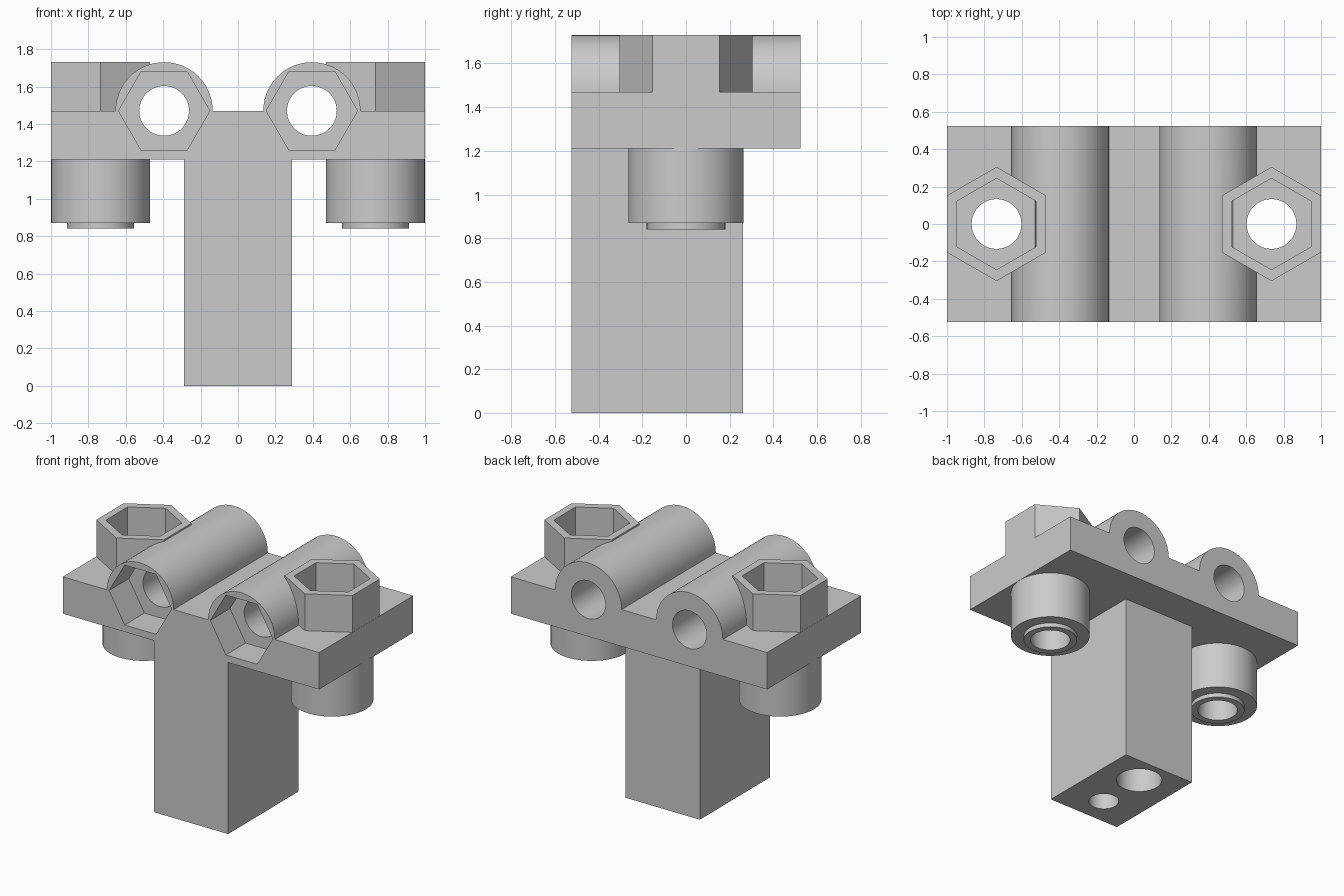
import bpy, bmesh
from math import pi, cos, sin, radians
from mathutils import Matrix, Vector

cube = bpy.data.objects.get("Cube")
if cube:
    bpy.data.objects.remove(cube, do_unlink=True)

# Main dimensions
TUBE_X, BOSS_X = 0.395, 0.735
HALF_Y = 0.525
PLATE_Z, TOP_Z = 1.21, 1.47
TUBE_R, BORE_R, NUT_R = 0.26, 0.133, 0.244

grey = bpy.data.materials.new("light grey")
grey.use_nodes = True
colour = (0.6, 0.6, 0.6, 1)
grey.diffuse_color = colour
grey.node_tree.nodes["Principled BSDF"].inputs["Base Color"].default_value = colour


def make_object(name, bm):
    bmesh.ops.recalc_face_normals(bm, faces=bm.faces)
    mesh = bpy.data.meshes.new(name)
    bm.to_mesh(mesh)
    bm.free()
    mesh.materials.append(grey)
    obj = bpy.data.objects.new(name, mesh)
    bpy.context.collection.objects.link(obj)
    return obj


def extrude(name, points, direction):
    bm = bmesh.new()
    face = bm.faces.new([bm.verts.new(p) for p in points])
    new = bmesh.ops.extrude_face_region(bm, geom=[face])["geom"]
    verts = [g for g in new if isinstance(g, bmesh.types.BMVert)]
    bmesh.ops.translate(bm, verts=verts, vec=direction)
    return make_object(name, bm)


def upright(name, x, y, z0, z1, r, sides=64):
    # Prism along z; six sides give corners pointing along y
    turn = pi / 2 if sides == 6 else 0
    ring = [(x + r * cos(turn + 2 * pi * i / sides),
             y + r * sin(turn + 2 * pi * i / sides), z0) for i in range(sides)]
    return extrude(name, ring, Vector((0, 0, z1 - z0)))


def level(name, x, z, y0, y1, r, sides=64):
    # Prism along y; six sides give corners pointing along x
    ring = [(x + r * cos(2 * pi * i / sides), y0,
             z + r * sin(2 * pi * i / sides)) for i in range(sides)]
    return extrude(name, ring, Vector((0, y1 - y0, 0)))


def combine(target, other, operation):
    mod = target.modifiers.new(operation.lower(), "BOOLEAN")
    mod.operation, mod.object, mod.solver = operation, other, "EXACT"
    bpy.context.view_layer.objects.active = target
    bpy.ops.object.modifier_apply(modifier=mod.name)
    bpy.data.objects.remove(other, do_unlink=True)


# Plate with two half-round tubes, drawn as one front outline
outline = [(-1, -HALF_Y, PLATE_Z), (-1, -HALF_Y, TOP_Z)]
for cx in (-TUBE_X, TUBE_X):
    for i in range(33):
        a = pi - pi * i / 32
        outline.append((cx + TUBE_R * cos(a), -HALF_Y, TOP_Z + TUBE_R * sin(a)))
outline += [(1, -HALF_Y, TOP_Z), (1, -HALF_Y, PLATE_Z)]
body = extrude("clamp_body", outline, Vector((0, 2 * HALF_Y, 0)))

# Square post under the plate, flush with its front
post = [(-0.29, -HALF_Y, 0), (0.29, -HALF_Y, 0), (0.29, 0.26, 0), (-0.29, 0.26, 0)]
combine(body, extrude("post", post, Vector((0, 0, PLATE_Z + 0.1))), "UNION")

for side in (-1, 1):
    bx, tx = side * BOSS_X, side * TUBE_X
    # Hexagonal nut holder, round boss and its lip
    combine(body, upright("nut_holder", bx, 0, TOP_Z - 0.1, TOP_Z + TUBE_R, 0.305, 6), "UNION")
    combine(body, upright("boss", bx, 0, 0.87, PLATE_Z + 0.1, 0.264), "UNION")
    combine(body, upright("boss_lip", bx, 0, 0.84, 0.95, 0.18), "UNION")
    # Nut pockets and through bores
    combine(body, upright("nut_pocket", bx, 0, TOP_Z, 2, NUT_R, 6), "DIFFERENCE")
    combine(body, upright("boss_bore", bx, 0, 0.5, 2, BORE_R), "DIFFERENCE")
    combine(body, level("tube_pocket", tx, TOP_Z, -1, -HALF_Y + 0.22, NUT_R, 6), "DIFFERENCE")
    combine(body, level("tube_bore", tx, TOP_Z, -1, 1, BORE_R), "DIFFERENCE")

# Two blind holes in the foot of the post
combine(body, upright("large_hole", 0, 0.055, -0.1, 0.9, 0.152), "DIFFERENCE")
combine(body, upright("small_hole", 0, -0.317, -0.1, 0.9, 0.101), "DIFFERENCE")

# Smooth round walls, sharp edges kept
bpy.ops.object.select_all(action="DESELECT")
body.select_set(True)
bpy.context.view_layer.objects.active = body
bpy.ops.object.shade_smooth_by_angle(angle=radians(25))
